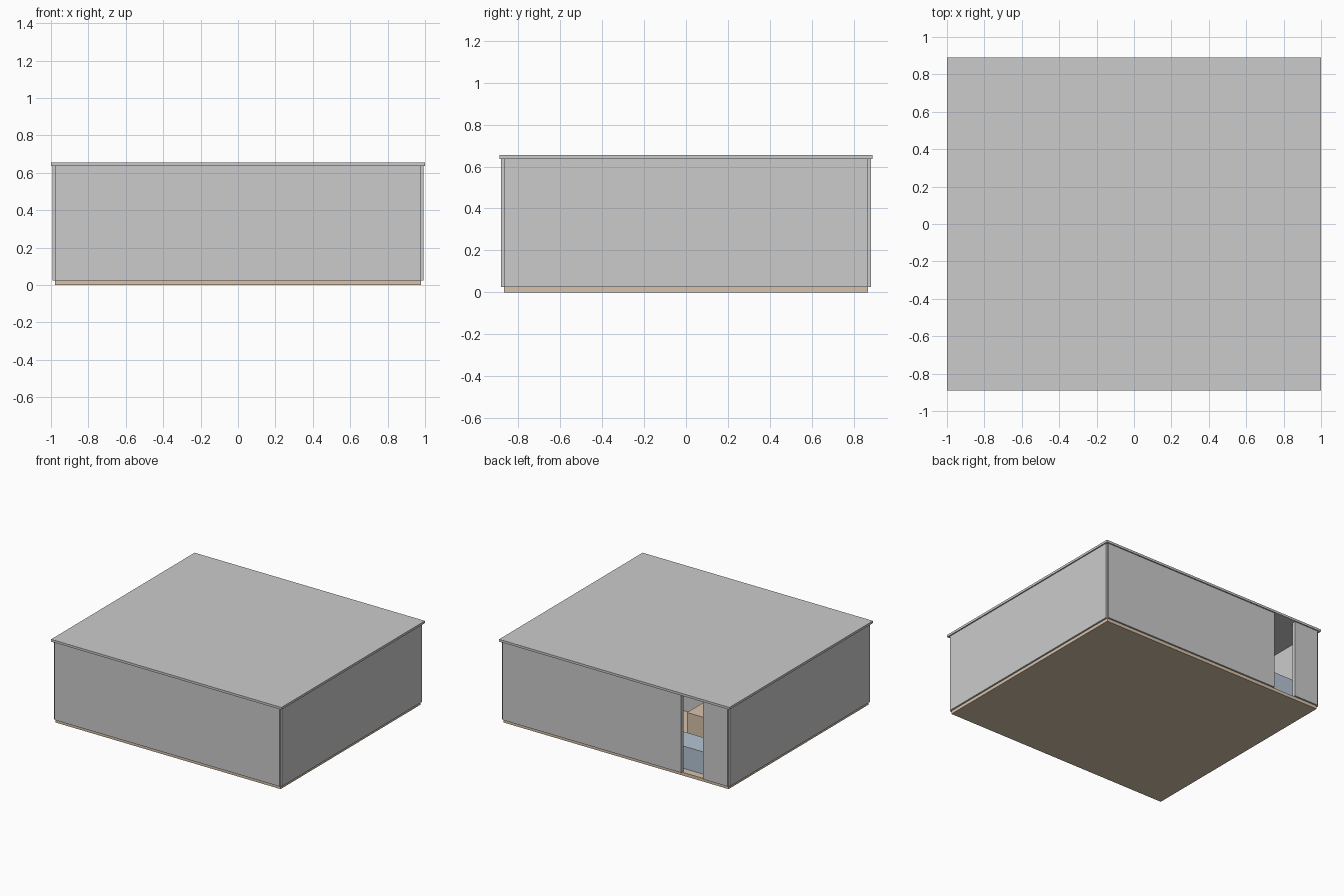
import bpy

if "Cube" in bpy.data.objects:
    bpy.data.objects.remove(bpy.data.objects["Cube"])


def material(name, rgb):
    m = bpy.data.materials.new(name)
    m.diffuse_color = (*rgb, 1)
    m.use_nodes = True
    m.node_tree.nodes["Principled BSDF"].inputs["Base Color"].default_value = m.diffuse_color
    return m


def box(name, x, y, z, mat=None):
    """Box from (min, max) ranges on each axis."""
    bpy.ops.mesh.primitive_cube_add(size=1, location=[sum(r) / 2 for r in (x, y, z)])
    ob = bpy.context.object
    ob.name = name
    ob.scale = [r[1] - r[0] for r in (x, y, z)]
    bpy.ops.object.transform_apply(location=False, rotation=False, scale=True)
    if mat:
        ob.data.materials.append(mat)
    return ob


wood = material("wood", (0.68, 0.54, 0.40))
blue = material("blue_fabric", (0.46, 0.56, 0.66))

FX, FY = 0.978, 0.868          # floor half sizes
T = 0.013                      # half wall thickness
FLOOR, CEIL, TOP = 0.025, 0.637, 0.655
WALL = (FLOOR, CEIL)

# floor and roof slabs
box("floor", (-FX, FX), (-FY, FY), (0, FLOOR), wood)
box("roof", (-1, 1), (-0.89, 0.89), (CEIL, TOP))

# outer walls, centred on the floor edges with open corner notches
for side, name in ((-1, "left_wall"), (1, "right_wall")):
    box(name, (side * FX - T, side * FX + T), (-FY, FY), WALL)
box("front_wall", (-FX, FX), (-FY - T, -FY + T), WALL)

# back wall in two pieces around the full-height doorway
for name, xs in (("back_wall_wide", (-0.575, FX)), ("back_wall_narrow", (-FX, -0.765))):
    box(name, xs, (FY - T, FY + T), WALL)

# inner partition seen through the doorway
box("partition_wall", (-FX + T, FX - T), (-T, T), WALL)

# furniture seen through the doorway
box("blue_bench", (-0.80, -0.30), (0.61, 0.81), (FLOOR, 0.20), blue)
box("wood_cabinet", (-0.60, -0.275), (0.13, 0.38), (FLOOR, 0.227), wood)
